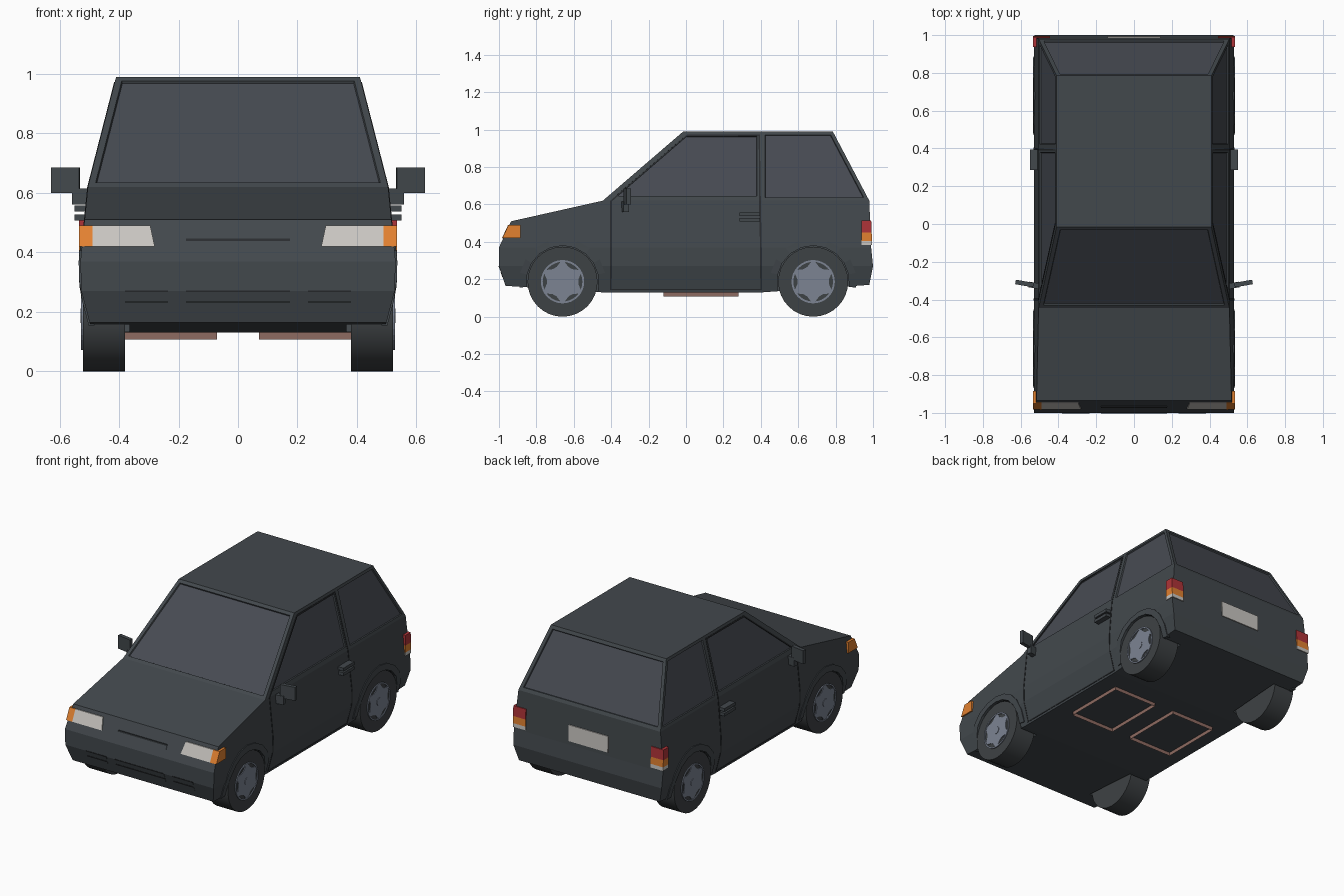
import bpy, bmesh, math
from mathutils import Matrix, Vector

if "Cube" in bpy.data.objects:
    bpy.data.objects.remove(bpy.data.objects["Cube"])


def material(name, rgb):
    m = bpy.data.materials.new(name)
    m.diffuse_color = (*rgb, 1)
    m.use_nodes = True
    m.node_tree.nodes["Principled BSDF"].inputs["Base Color"].default_value = m.diffuse_color
    return m


BODY = material("slate_paint", (0.055, 0.065, 0.073))
GLASS = material("dark_glass", (0.063, 0.070, 0.086))
TRIM = material("black_trim", (0.022, 0.025, 0.028))
TYRE = material("tyre_rubber", (0.048, 0.054, 0.058))
RIM = material("rim_grey", (0.20, 0.23, 0.29))
LAMP = material("lamp_white", (0.58, 0.56, 0.53))
ORANGE = material("indicator_orange", (0.76, 0.22, 0.03))
RED = material("tail_red", (0.43, 0.034, 0.04))
BROWN = material("seat_brown", (0.27, 0.145, 0.12))


def table(pts):
    """Piecewise linear function through the given points."""
    def f(v):
        for (a, p), (b, q) in zip(pts, pts[1:]):
            if v <= b or b == pts[-1][0]:
                return p + (q - p) * (v - a) / (b - a)
    return f


# body surface positions by height: half width, front and back
width = table([(.13, .49), (.27, .527), (.37, .53), (.62, .505), (.99, .41)])
front = table([(.165, -.965), (.27, -1), (.37, -1), (.51, -.935)])
back = table([(.17, .98), (.27, 1.0), (.37, .99), (.62, .98)])


def finish(name, bm, *mats):
    bmesh.ops.recalc_face_normals(bm, faces=bm.faces)
    me = bpy.data.meshes.new(name)
    bm.to_mesh(me)
    bm.free()
    ob = bpy.data.objects.new(name, me)
    bpy.context.collection.objects.link(ob)
    for m in mats:
        me.materials.append(m)
    return ob


def hull(name, pts, mat):
    """Convex solid around a few points."""
    bm = bmesh.new()
    for p in pts:
        bm.verts.new(p)
    bmesh.ops.convex_hull(bm, input=bm.verts)
    bmesh.ops.dissolve_limit(bm, angle_limit=.01, verts=bm.verts, edges=bm.edges)
    return finish(name, bm, mat)


def box(name, centre, size, mat, turn=0):
    c, rot = Vector(centre), Matrix.Rotation(turn, 3, 'Z')
    return hull(name, [c + rot @ Vector((i * size[0] / 2, j * size[1] / 2, k * size[2] / 2))
                       for i in (-1, 1) for j in (-1, 1) for k in (-1, 1)], mat)


def end_plate(name, xz, surf, off, mat, depth=.012):
    """Plate lying on the front or back surface, outline in x and z."""
    pts = [(x, surf(z) + d, z) for x, z in xz for d in (off, off - math.copysign(depth, off))]
    return hull(name, pts, mat)


def rect(x0, x1, z0, z1):
    return [(x0, z0), (x1, z0), (x1, z1), (x0, z1)]


def band(name, a, b, x_of, depth, side, mat):
    """Strip between outlines a and b (y, z), lying on a side surface."""
    bm = bmesh.new()
    rows = [[[bm.verts.new((side * (x_of(z) - d), y, z)) for y, z in line]
             for d in (0, depth)] for line in (a, b)]
    (ao, ai), (bo, bi) = rows
    loop = [ao, bo, bi, ai]
    for i in range(len(a) - 1):
        for p, q in zip(loop, loop[1:] + loop[:1]):
            bm.faces.new((p[i], p[i + 1], q[i + 1], q[i]))
    for i in (0, -1):
        bm.faces.new([l[i] for l in loop])
    return finish(name, bm, mat)


def prism(name, outline, x0, x1, mat):
    """Outline in y and z extruded along x."""
    bm = bmesh.new()
    f = bm.faces.new([bm.verts.new((x0, y, z)) for y, z in outline])
    new = bmesh.ops.extrude_face_region(bm, geom=[f])["geom"]
    bmesh.ops.translate(bm, vec=(x1 - x0, 0, 0),
                        verts=[v for v in new if isinstance(v, bmesh.types.BMVert)])
    return finish(name, bm, mat)


def arc(cy, cz, r, n, a0=0, a1=360):
    return [(cy + r * math.cos(math.radians(a0 + (a1 - a0) * i / n)),
             cz + r * math.sin(math.radians(a0 + (a1 - a0) * i / n))) for i in range(n + 1)]


WHEELS = {"front": (-.66, .187), "rear": (.68, .187)}
SIDES = {"right": 1, "left": -1}

# body shell: layers from sill to roof, columns from nose to tail
layers = [[(-.965, .165), (-.445, .13), (.405, .13), (.98, .17)],
          [(-1, .27), (-.445, .27), (.405, .27), (1, .27)],
          [(-1, .37), (-.445, .37), (.405, .37), (.99, .37)],
          [(-.935, .51), (-.445, .62), (.405, .62), (.98, .62)],
          [None, (-.015, .99), (.405, .99), (.785, .99)]]
bm = bmesh.new()
V = [[p and [bm.verts.new((s * width(p[1]), *p)) for s in (1, -1)] for p in row] for row in layers]


def across(p, q):
    return bm.faces.new((p[0], q[0], q[1], p[1]))


panes = {}
for l in range(4):
    for c in range(3):
        if l == 3 and c == 0:
            continue
        for s in (0, 1):
            f = bm.faces.new((V[l][c][s], V[l][c + 1][s], V[l + 1][c + 1][s], V[l + 1][c][s]))
            if l == 3:
                panes[f] = .026 if c == 1 else .018
    if l < 3:
        across(V[l][0], V[l + 1][0])
    f = across(V[l][3], V[l + 1][3])
panes[f] = .022
for c in range(3):
    across(V[0][c], V[0][c + 1])
across(V[3][0], V[3][1])
panes[across(V[3][1], V[4][1])] = .022
for c in (1, 2):
    across(V[4][c], V[4][c + 1])
bmesh.ops.recalc_face_normals(bm, faces=bm.faces)
# recessed windows
for f, t in panes.items():
    bmesh.ops.inset_individual(bm, faces=[f], thickness=t, use_even_offset=True)
    bmesh.ops.inset_individual(bm, faces=[f], thickness=.003, depth=-.008, use_even_offset=True)
    f.material_index = 1
body = finish("body", bm, BODY, GLASS)

# wheel wells cut from the body
for end, (y, z) in WHEELS.items():
    for s in SIDES.values():
        cut = prism("well_cutter", arc(y, z, .195, 24)[:-1], s * .365, s * .7, BODY)
        cut.hide_render = True
        mod = body.modifiers.new("well", 'BOOLEAN')
        mod.operation, mod.solver, mod.object = 'DIFFERENCE', 'EXACT', cut
        bpy.context.view_layer.objects.active = body
        bpy.ops.object.modifier_apply(modifier=mod.name)
        bpy.data.objects.remove(cut)

for side, s in SIDES.items():
    # wheels with star rims, and arch flares
    for end, (y, z) in WHEELS.items():
        tag = f"{end}_{side}"
        tyre = prism("tyre_" + tag, arc(y, z, .187, 32)[:-1], s * .38, s * .522, TYRE)
        bpy.ops.object.select_all(action='DESELECT')
        tyre.select_set(True)
        bpy.context.view_layer.objects.active = tyre
        bpy.ops.object.shade_smooth_by_angle(angle=math.radians(35))
        band("rim_ring_" + tag, arc(y, z, .106, 32), arc(y, z, .116, 32),
             lambda h: .528, .012, s, RIM)
        star = []
        for k in range(6):
            for da, r in ((-6, .107), (6, .107), (22, .085), (38, .085)):
                a = math.radians(90 + k * 60 + da)
                star.append((y + r * math.cos(a), z + r * math.sin(a)))
        prism("rim_star_" + tag, star, s * .515, s * .526, RIM)
        prism("hub_cap_" + tag, arc(y, z, .024, 12)[:-1], s * .52, s * .529, RIM)
        band("arch_flare_" + tag, arc(y, z, .193, 10, -8, 188), arc(y, z, .232, 10, -8, 188),
             lambda h: width(h) + .006, .02, s, BODY)

    # door gap following the door outline
    door = [(-.405, .142), (-.405, .27), (-.405, .37), (-.405, .62), (.005, .973), (.395, .973),
            (.4, .62), (.405, .37), (.405, .27), (.405, .142), (-.405, .142)]
    inner = []
    for y, z in door:
        d = (Vector((0, .5)) - Vector((y, z))).normalized() * .01
        inner.append((y + d.x, z + d.y))
    band("door_gap_" + side, door, inner, lambda h: width(h) + .002, .008, s, TRIM)

    # door handle bars
    for i, h in enumerate((.518, .548)):
        box(f"door_handle_{side}_{i + 1}", (s * .53, .34, h), (.04, .11, .02), BODY)

    # mirror and arm
    box("mirror_" + side, (s * .58, -.315, .643), (.096, .024, .086), BODY, s * .17)
    box("mirror_arm_" + side, (s * .528, -.325, .588), (.056, .03, .055), BODY, s * .17)

    # headlight and wrap-round indicator
    end_plate("headlight_" + side, [(s * .28, .42), (s * .295, .49), (s * .49, .49), (s * .49, .42)],
              front, -.006, LAMP)
    hull("indicator_" + side, [(s * x, y, z) for z in (.42, .49) for x, y in
         ((.49, front(z) - .007), (.534, front(z) - .005), (.49, -.885), (.534, -.885))], ORANGE)

    # tail light in three stacked colours
    for name, z0, z1, m in (("red", .45, .515, RED), ("orange", .405, .45, ORANGE),
                            ("white", .382, .405, LAMP)):
        hull(f"tail_light_{name}_{side}", [(s * x, y, z) for z in (z0, z1) for x in (.445, .534)
             for y in (.938, back(z) + .006)], m)

    # open seat base under the floor
    bm = bmesh.new()
    ring = [[bm.verts.new((s * x, y, z)) for x, y in ((.07, -.12), (.38, -.12), (.38, .28), (.07, .28))]
            for z in (.107, .131)]
    for i in range(4):
        j = (i + 1) % 4
        bm.faces.new((ring[0][i], ring[0][j], ring[1][j], ring[1][i]))
    finish("seat_base_" + side, bm, BROWN)

# grille slot and bumper vents
end_plate("grille_slot", rect(-.175, .175, .418, .438), front, -.003, BODY)
end_plate("grille_lip", rect(-.175, .175, .438, .446), front, -.005, TRIM)
for x0, x1 in ((-.38, -.235), (-.175, .175), (.235, .38)):
    for z0 in (.212, .248):
        end_plate("bumper_vent", rect(x0, x1, z0, z0 + .022), front, -.002, BODY)
        end_plate("bumper_vent_edge", rect(x0, x1, z0 + .018, z0 + .024), front, -.003, TRIM)

# rear number plate, left blank
end_plate("rear_plate", rect(-.14, .14, .395, .497), back, .006, LAMP)
